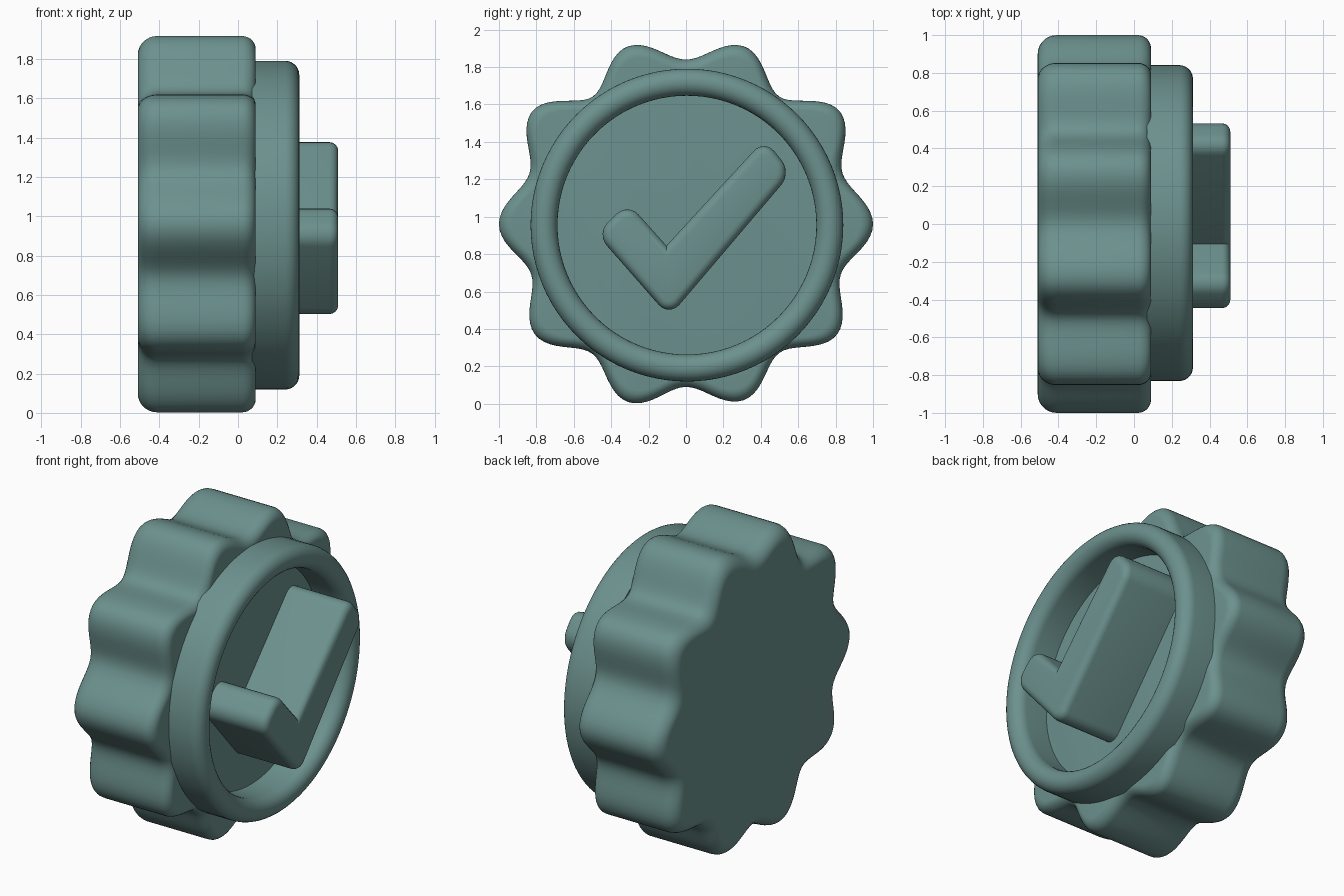
import bpy, bmesh, math

cube = bpy.data.objects.get("Cube")
if cube:
    bpy.data.objects.remove(cube, do_unlink=True)

CENTRE_Z = 0.96

teal = bpy.data.materials.new("muted teal")
teal.use_nodes = True
teal.diffuse_color = (0.15, 0.285, 0.27, 1)
teal.node_tree.nodes["Principled BSDF"].inputs["Base Color"].default_value = teal.diffuse_color


def finish(name, bm):
    bmesh.ops.recalc_face_normals(bm, faces=bm.faces)
    mesh = bpy.data.meshes.new(name)
    bm.to_mesh(mesh)
    bm.free()
    mesh.materials.append(teal)
    obj = bpy.data.objects.new(name, mesh)
    bpy.context.collection.objects.link(obj)
    bpy.ops.object.select_all(action="DESELECT")
    obj.select_set(True)
    bpy.context.view_layer.objects.active = obj
    bpy.ops.object.shade_smooth_by_angle(angle=math.radians(35))


def arc(x, d, rx, rd, a0, a1, n=7):
    """Quarter or half round of a profile, as (x, inset) points."""
    angles = [math.radians(a0 + (a1 - a0) * i / n) for i in range(n + 1)]
    return [(x + rx * math.cos(a), d - rd * math.sin(a)) for a in angles]


def sweep(name, profile, radius, segments, closed, centre_y=0.0, centre_z=CENTRE_Z):
    """Turn a profile of (x, inset) about the x axis around a radius function."""
    bm = bmesh.new()
    rings = []
    for x, inset in profile:
        ring = []
        for i in range(segments):
            a = math.tau * i / segments
            r = radius(a) - inset
            ring.append(bm.verts.new((x, centre_y + r * math.cos(a), centre_z + r * math.sin(a))))
        rings.append(ring)
    pairs = list(zip(rings, rings[1:]))
    if closed:
        pairs.append((rings[-1], rings[0]))
    else:
        bm.faces.new(rings[0])
        bm.faces.new(rings[-1])
    for a, b in pairs:
        for i in range(segments):
            j = (i + 1) % segments
            bm.faces.new((a[i], a[j], b[j], b[i]))
    finish(name, bm)


# Scalloped body: alternating tip and valley radii
tips = [1.0, 1.02, 1.0, 1.0, 1.02, 1.0, 1.0, 1.0, 0.99, 1.0]
valleys = [0.88, 0.845, 0.88, 0.845, 0.88, 0.87, 0.855, 0.87, 0.85, 0.87]
stops = [r for pair in zip(tips, valleys) for r in pair]


def scallop(a):
    t = a / math.tau * len(stops)
    i = int(t) % len(stops)
    blend = (1 - math.cos(math.pi * (t - int(t)))) / 2
    return stops[i] + (stops[(i + 1) % len(stops)] - stops[i]) * blend


body = arc(-0.41, 0.1, 0.1, 0.1, 180, 90) + arc(0.02, 0.07, 0.07, 0.07, 90, 0)
sweep("scalloped_body", body, scallop, 200, False)

# Raised rim with a rounded front edge
rim = [(0.07, 0.0)] + arc(0.24, 0.072, 0.072, 0.072, 90, -90, 14) + [(0.07, 0.144)]
sweep("raised_rim", rim, lambda a: 0.836, 96, True, 0.005, 0.955)

# Check mark: extruded outline, rounded corners, softened front edge
outline = [(-0.09, 0.465), (0.565, 1.235), (0.42, 1.415),
           (-0.105, 0.845), (-0.31, 1.075), (-0.48, 0.91)]
bm = bmesh.new()
base = bm.faces.new([bm.verts.new((0.08, y, z)) for y, z in outline])
top = bmesh.ops.extrude_face_region(bm, geom=[base])["geom"]
for v in top:
    if isinstance(v, bmesh.types.BMVert):
        v.co.x = 0.51
corners = [e for e in bm.edges
           if abs(e.verts[0].co.x - e.verts[1].co.x) > 0.1
           and abs(e.verts[0].co.y + 0.105) > 0.01]
bmesh.ops.bevel(bm, geom=corners, offset=0.085, segments=6, profile=0.5, affect="EDGES")
front_edges = [e for e in bm.edges if all(v.co.x > 0.5 for v in e.verts)]
bmesh.ops.bevel(bm, geom=front_edges, offset=0.045, segments=4, profile=0.5, affect="EDGES")
finish("check_mark", bm)
